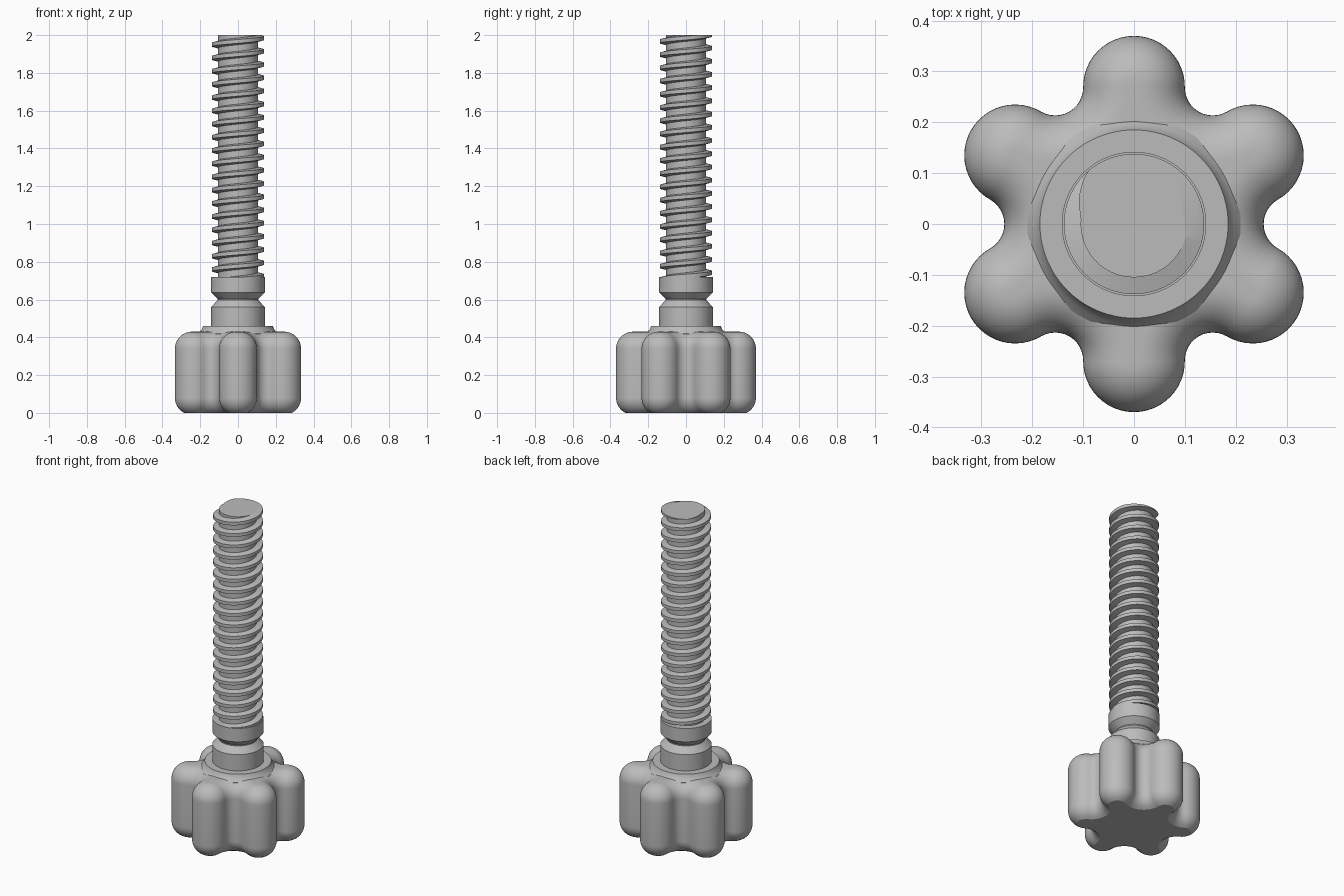
import bpy, bmesh
from math import sin, cos, pi, radians, sqrt

default = bpy.data.objects.get("Cube")
if default:
    bpy.data.objects.remove(default)

grey = bpy.data.materials.new("plain grey")
grey.use_nodes = True
grey.diffuse_color = (0.5, 0.5, 0.5, 1)
grey.node_tree.nodes["Principled BSDF"].inputs["Base Color"].default_value = (0.5, 0.5, 0.5, 1)


def finish(name, bm):
    bmesh.ops.remove_doubles(bm, verts=bm.verts, dist=1e-5)
    bmesh.ops.recalc_face_normals(bm, faces=bm.faces)
    mesh = bpy.data.meshes.new(name)
    bm.to_mesh(mesh)
    bm.free()
    mesh.materials.append(grey)
    obj = bpy.data.objects.new(name, mesh)
    bpy.context.collection.objects.link(obj)
    bpy.ops.object.select_all(action='DESELECT')
    obj.select_set(True)
    bpy.context.view_layer.objects.active = obj
    bpy.ops.object.shade_smooth_by_angle(angle=radians(30))
    return obj


def loft(name, rings, closed=True):
    """Skin a list of equally sized point rings and cap both ends."""
    bm = bmesh.new()
    rows = [[bm.verts.new(p) for p in ring] for ring in rings]
    n = len(rows[0])
    for a, b in zip(rows, rows[1:]):
        for i in range(n if closed else n - 1):
            j = (i + 1) % n
            bm.faces.new((a[i], a[j], b[j], b[i]))
    if closed:
        bm.faces.new(rows[0])
        bm.faces.new(rows[-1])
    return finish(name, bm)


def lathe(name, profile, sides=96):
    return loft(name, [[(r * cos(2 * pi * i / sides), r * sin(2 * pi * i / sides), z)
                        for i in range(sides)] for r, z in profile])


# Six-lobed knob: tangent convex and concave arcs, inset towards both ends
LOBE_D, LOBE_R = 0.27, 0.10
DIP_D, DIP_R = 0.31, 0.055
ROUND, TOP = 0.09, 0.43


def lobe_outline(inset, z):
    pts = []
    turn = radians(91)      # half sweep of a lobe arc
    dip = turn - pi / 6     # half sweep of a dip arc
    for k in range(6):
        mid = pi / 2 + k * pi / 3
        for i in range(25):
            a = mid - turn + 2 * turn * i / 24
            r = LOBE_R - inset
            pts.append((LOBE_D * cos(mid) + r * cos(a), LOBE_D * sin(mid) + r * sin(a), z))
        mid += pi / 6
        for i in range(1, 12):
            a = mid + pi + dip - 2 * dip * i / 12
            r = DIP_R + inset
            pts.append((DIP_D * cos(mid) + r * cos(a), DIP_D * sin(mid) + r * sin(a), z))
    return pts


def inset_at(rise):
    return ROUND - sqrt(max(ROUND ** 2 - rise ** 2, 0))


rings = [lobe_outline(inset_at(0.08 * (1 - i / 8)), 0.08 * i / 8) for i in range(9)]
for i in range(13):
    t = pi / 2 * i / 12
    rings.append(lobe_outline(ROUND * (1 - cos(t)), TOP - ROUND + ROUND * sin(t)))
loft("knob", rings)

# Raised collar with a flared foot
lathe("knob_collar", [(0.21, 0.38), (0.21, 0.42), (0.198, 0.434), (0.19, 0.445), (0.185, 0.46)])

# Plain shank with a V groove
lathe("shank", [(0.142, 0.44), (0.142, 0.56), (0.108, 0.597), (0.108, 0.603),
                (0.142, 0.638), (0.142, 0.72)])

# Right-handed threaded rod, cut flat at both ends
PITCH, CORE, CREST = 0.07, 0.105, 0.138
FLAT, BASE = 0.010, 0.018      # half widths of the ridge at crest and root
LOW, HIGH, PEAK = 0.70, 2.0, radians(80)
STEPS = 72


def thread_radius(angle, z):
    d = (z - HIGH - PITCH * (angle - PEAK) / (2 * pi)) / PITCH
    d = abs(d - round(d)) * PITCH
    return CORE + (CREST - CORE) * min(max((BASE - d) / (BASE - FLAT), 0), 1)


bm = bmesh.new()
columns = []
turns = int((HIGH - LOW) / PITCH) + 3
for s in range(STEPS + 1):
    angle = 2 * pi * s / STEPS
    column = []
    for k in range(-turns, 3):
        for off in (-BASE, -FLAT, FLAT, BASE):
            z = HIGH + PITCH * (k + (angle - PEAK) / (2 * pi)) + off
            z = min(max(z, LOW), HIGH)
            r = thread_radius(angle, z)
            column.append(bm.verts.new((r * cos(angle), r * sin(angle), z)))
    columns.append(column)
for a, b in zip(columns, columns[1:]):
    for i in range(len(a) - 1):
        bm.faces.new((a[i], b[i], b[i + 1], a[i + 1]))
for end in (0, -1):
    bm.faces.new([c[end] for c in columns[:-1]])
bmesh.ops.remove_doubles(bm, verts=bm.verts, dist=1e-5)
bmesh.ops.dissolve_degenerate(bm, edges=bm.edges, dist=1e-5)
finish("threaded_rod", bm)
